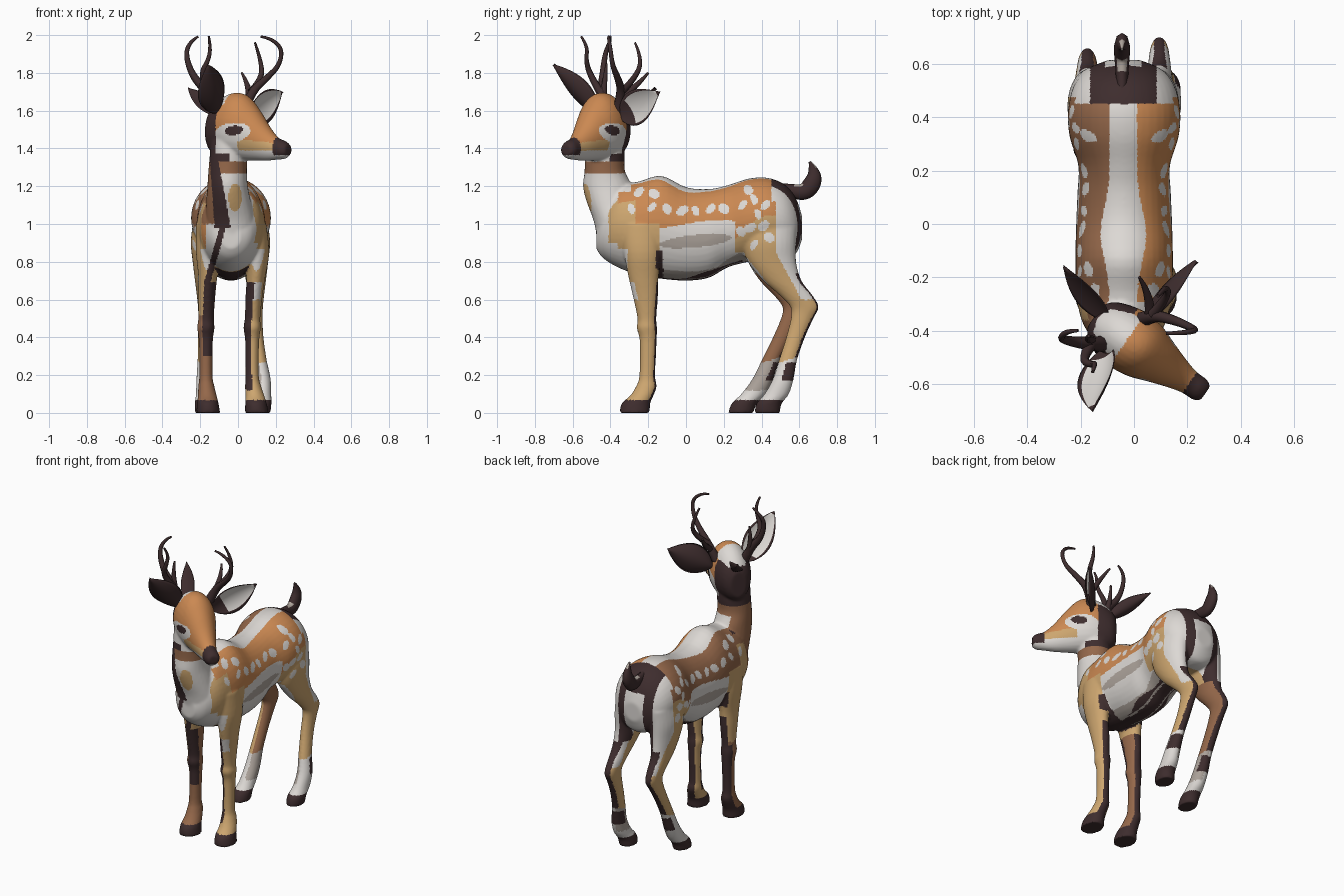
import bpy, bmesh, math
from mathutils import Vector as V

if "Cube" in bpy.data.objects:
    bpy.data.objects.remove(bpy.data.objects["Cube"])

PALETTE = {
    "orange_coat": (.60, .25, .085), "brown_coat": (.30, .138, .069),
    "tan_coat": (.61, .38, .16), "white_fur": (.72, .69, .66),
    "dark_brown": (.048, .026, .027), "taupe_fur": (.42, .37, .33)}
MATS = []
for name, rgb in PALETTE.items():
    m = bpy.data.materials.new(name)
    m.diffuse_color = (*rgb, 1)
    m.use_nodes = True
    m.node_tree.nodes["Principled BSDF"].inputs["Base Color"].default_value = m.diffuse_color
    MATS.append(m)
ORANGE, BROWN, TAN, WHITE, DARK, TAUPE = range(6)

HEAD = V((-.04, -.42, 0))
FWD, LEFT = V((.82, -.575, 0)), V((.575, .82, 0))   # the head looks to one side
X, Y, Z = V((1, 0, 0)), V((0, 1, 0)), V((0, 0, 1))


def add_object(name, mesh):
    ob = bpy.data.objects.new(name, mesh)
    bpy.context.collection.objects.link(ob)
    return ob


def finish(name, source, rule):
    """Bake modifiers or curves to a mesh, then colour the faces by a rule."""
    dg = bpy.context.evaluated_depsgraph_get()
    mesh = bpy.data.meshes.new_from_object(source.evaluated_get(dg))
    bpy.data.objects.remove(source)
    mesh.materials.clear()
    for m in MATS:
        mesh.materials.append(m)
    for v in mesh.vertices:
        v.co.z = max(v.co.z, 0)
    for p in mesh.polygons:
        p.material_index = rule(p.center, p.normal)
        p.use_smooth = True
    return add_object(name, mesh)


def loft(bm, sections, u, v, steps=4, n=28):
    """Skin elliptical sections (x, y, z, half_u, half_v) with smooth interpolation."""
    rows, last = [], len(sections) - 1
    for i in range(last):
        q = [sections[min(max(k, 0), last)] for k in (i - 1, i, i + 1, i + 2)]
        for j in range(steps + (i == last - 1)):
            t = j / steps
            rows.append([.5 * (2*b + (c-a)*t + (2*a-5*b+4*c-d)*t*t + (3*b-a-3*c+d)*t**3)
                         for a, b, c, d in zip(*q)])
    rings = []
    for x, y, z, a, b in rows:
        rings.append([bm.verts.new(V((x, y, z)) + u * (a * math.cos(k * math.tau / n))
                                   + v * (b * math.sin(k * math.tau / n))) for k in range(n)])
    for r, s in zip(rings, rings[1:]):
        for k in range(n):
            bm.faces.new((r[k], r[(k+1) % n], s[(k+1) % n], s[k]))
    bm.faces.new(rings[0][::-1])
    bm.faces.new(rings[-1])


bm = bmesh.new()
# torso: y, top, bottom, half width
torso = [(-.475, .99, .87, .05), (-.44, 1.1, .82, .11), (-.36, 1.2, .77, .16), (-.25, 1.225, .73, .18),
         (-.13, 1.255, .71, .183), (0, 1.195, .70, .18), (.12, 1.185, .715, .175), (.22, 1.205, .77, .172),
         (.33, 1.24, .80, .205), (.43, 1.245, .82, .21), (.52, 1.21, .82, .188), (.58, 1.14, .84, .14),
         (.615, 1.04, .92, .06)]
loft(bm, [(-.037, y, (t+b)/2, w, (t-b)/2) for y, t, b, w in torso], X, Z, n=40)
# neck
loft(bm, [(-.03, -.37, .92, .125, .10), (-.04, -.385, 1.02, .128, .105), (-.05, -.40, 1.12, .118, .127),
          (-.055, -.415, 1.2, .107, .13), (-.055, -.43, 1.28, .102, .107), (-.05, -.43, 1.36, .10, .105),
          (-.045, -.43, 1.45, .10, .10), (-.04, -.43, 1.53, .08, .09)], X, Y)
# head: distance along the muzzle, top, bottom, half width
head = [(-.13, 1.57, 1.40, .05), (-.10, 1.62, 1.37, .085), (-.04, 1.67, 1.345, .11), (.03, 1.695, 1.335, .122),
        (.10, 1.68, 1.335, .113), (.17, 1.61, 1.335, .088), (.24, 1.52, 1.335, .064), (.30, 1.46, 1.34, .048),
        (.35, 1.44, 1.345, .046), (.375, 1.42, 1.365, .033)]
loft(bm, [(*(HEAD + FWD*s + Z*((t+b)/2)), w, (t-b)/2) for s, t, b, w in head], LEFT, Z)
# front legs
front = [(.09, -.24, 1.0, .06, .11), (.10, -.23, .85, .065, .10), (.095, -.225, .72, .05, .08),
         (.085, -.215, .62, .045, .067), (.077, -.207, .5, .041, .05), (.075, -.207, .45, .046, .054),
         (.075, -.20, .38, .037, .045), (.075, -.205, .2, .035, .042), (.08, -.21, .14, .043, .055),
         (.09, -.235, .09, .05, .062), (.095, -.265, .05, .057, .076), (.10, -.272, 0, .063, .08)]
loft(bm, front, X, Y)
loft(bm, [(-.165 + .5*(x-.085), y, z, a, b) for x, y, z, a, b in front], X, Y)
# hind legs, the left one set further forward
hind = [(.07, .44, 1.0, .09, .15), (.085, .44, .9, .085, .143), (.09, .455, .8, .07, .128),
        (.095, .51, .7, .053, .102), (.095, .585, .62, .043, .087), (.095, .628, .56, .037, .075),
        (.095, .615, .5, .035, .06), (.10, .58, .4, .035, .05), (.115, .54, .28, .037, .048),
        (.13, .515, .18, .043, .055), (.13, .48, .1, .046, .065), (.125, .44, .05, .052, .067),
        (.12, .43, 0, .052, .067)]
loft(bm, hind, X, Y)
loft(bm, [(-.08 - min(x, .097), y - .14*max(0, 1-z/.8), z, a, b) for x, y, z, a, b in hind], X, Y)

SPOTS = [(-.29, 1.08), (-.25, 1.17), (-.17, 1.16), (-.18, 1.09), (-.10, 1.08), (-.02, 1.07), (.05, 1.07),
         (.13, 1.08), (.2, 1.08), (.3, 1.1), (.33, 1.18), (.34, .98), (.38, 1.05), (.42, 1.1), (.44, .93),
         (.36, .89), (.29, .96), (.41, .99), (.36, 1.13)]


def head_colour(p, n):
    r = p - HEAD
    s, l, z = r.dot(FWD), r.dot(LEFT), p.z
    if s > .305 and z > 1.365:
        return DARK
    if n.z > .5 and abs(l) < .09 and s < .02:
        return WHITE
    if s < -.015:
        return DARK
    slant = z - .12*(s-.10)
    if abs(l) > .04 and ((s-.10)/.05)**2 + ((slant-1.495)/.025)**2 < 1:
        return DARK
    if abs(l) > .035 and ((s-.08)/.105)**2 + ((slant-1.483)/.053)**2 < 1:
        return WHITE
    if z < 1.37 and s < .06:
        return DARK
    if z < 1.39 or (s < .11 and z < 1.455):
        return WHITE
    return TAN if z < 1.44 - .1*(s-.2) else ORANGE


def thigh_white(y, z):
    """Pale bands along the rear and the front of the thigh."""
    return z > .6 and (y > .475 + max(0, .85-z)*.55 or (z < .82 and y < .34 + (.8-z)*.8))


def leg_colour(p, n):
    right, hindleg, z = p.x > -.03, p.y > .1, p.z
    outer = n.x if right else -n.x
    if z < .068:
        return DARK
    if hindleg:
        if z < .28 + .3*(p.y - (.54 if right else .45)):
            if n.y > (-.1 if right else .3) and .17 < z < .265:
                return DARK
            return TAUPE if outer < -.2 and z > .12 else WHITE
        if n.y > .62:
            return DARK
        if outer < -.1 and not right:
            return BROWN
        return WHITE if thigh_white(p.y, z) else TAN
    if n.y > .72:
        return DARK
    if right:
        if outer < -.1 and n.y < -.1 and z > .12:
            return DARK
        return WHITE if z > .6 and n.y < -.5 else TAN
    if z > .3 and n.y < -.25 and -.5 < n.x:
        return DARK
    if outer > 0 and n.y > .25 and z < .5:
        return DARK
    return TAN if z > .52 and outer > .1 else BROWN


def coat_colour(p, n):
    x, y, z = p
    c = abs(x + .04)
    coat = ORANGE if x > -.04 else BROWN
    if z > 1.33 and y < -.25:
        return head_colour(p, n)
    if z < .69 or (z < .74 and y > .35):
        return leg_colour(p, n)
    # dark line running from the chest down to the left leg
    if n.y < -.15 and y < -.2 and z < .99 and abs(x + .16 - .28*(z-.7)) < .017:
        return DARK
    # neck and chest
    if y < -.36 or (z > 1.17 and y < -.29) or (z > 1.26 and y < -.2):
        stripe = -.135 + .13*(1.4 - z)
        wide = .018 + .06*(1.4 - z)
        if n.y < .2 and z > .98 and abs(x - stripe) < wide:
            return DARK
        if z > 1.27:
            return BROWN
        if x < -.10 and z > 1.0:
            return BROWN
        if x < -.17:
            return ORANGE
        if n.y < -.3 and ((x+.015)/.035)**2 + ((z-1.14)/.075)**2 < 1:
            return TAN
        return TAN if y > -.41 and x > .08 and .9 < z < 1.15 else WHITE
    # rump
    if y > .45 and z > .74:
        if n.z > .32 and z > 1.1 and c < .125:
            return DARK
        if n.y > .2 and .07 < c < .125:
            return DARK
        if z > 1.12 or thigh_white(y, z):
            return WHITE
    # spine and belly
    if n.z > .3 and c < .052 + .033*math.exp(-((y+.04)/.13)**2):
        return WHITE
    if n.z < -.25 and -.05 < y < .3 and c > .05 and z < .712 + .33*max(y, 0):
        return DARK
    if n.z < -.5 and z < .85 and -.3 < y < .32:
        return DARK if y < -.12 or c < .04 else TAUPE if n.z < -.7 else WHITE
    if -.16 < y < -.125 and .76 < z < .86:
        return DARK
    # pale spots on the flanks
    if c > .09:
        for i, (sy, sz) in enumerate(SPOTS):
            dy = y - sy - (.4 if i % 2 else -.2)*(z - sz)
            if (dy/(.019 + .005*(i % 3)))**2 + ((z-sz)/.027)**2 < 1:
                return WHITE
    if y < -.14:
        if z > 1.13 + .2*(y+.25) or (z > 1.0 and y > -.27):
            return coat
        return WHITE if y < -.31 and z < .87 else TAN
    if y > .26:
        if thigh_white(y, z):
            return WHITE
        return coat if z > 1.04 or z > .92 + (y-.26)*.9 else TAN
    if z > 1.0 + .02*math.sin(y*9):
        return coat
    return TAUPE if ((y-.05)/.19)**2 + ((z-.905-.1*y)/.034)**2 < 1 else WHITE


# fuse the lofted volumes into one smooth skin
mesh = bpy.data.meshes.new("body_base")
bmesh.ops.recalc_face_normals(bm, faces=bm.faces)
bm.to_mesh(mesh)
bm.free()
base = add_object("body_base", mesh)
rm = base.modifiers.new("fuse", 'REMESH')
rm.mode, rm.voxel_size = 'VOXEL', .008
sm = base.modifiers.new("soften", 'SMOOTH')
sm.factor, sm.iterations = .5, 6
finish("body", base, coat_colour)


def horn(name, paths, rule=lambda p, n: DARK):
    """Tapered tubes; each path point is (x, y, z, radius)."""
    cu = bpy.data.curves.new(name, 'CURVE')
    cu.dimensions, cu.bevel_depth, cu.bevel_resolution = '3D', 1, 2
    cu.use_fill_caps = True
    for path in paths:
        sp = cu.splines.new('NURBS')
        sp.points.add(len(path) - 1)
        sp.use_endpoint_u, sp.order_u, sp.resolution_u = True, 3, 6
        for pt, (x, y, z, r) in zip(sp.points, path):
            pt.co, pt.radius = (x, y, z, 1), r
    return finish(name, add_object(name + "_path", cu), rule)


# antlers
horn("right_antler", [
    [(-.10, -.45, 1.58, .032), (-.16, -.45, 1.70, .026), (-.24, -.44, 1.78, .019),
     (-.28, -.43, 1.90, .013), (-.25, -.40, 1.97, .010), (-.21, -.40, 1.993, .006)],
    [(-.16, -.45, 1.69, .022), (-.20, -.51, 1.79, .017), (-.155, -.53, 1.87, .012),
     (-.145, -.52, 1.94, .010), (-.155, -.555, 1.993, .006)],
    [(-.15, -.44, 1.66, .02), (-.18, -.43, 1.76, .015), (-.17, -.42, 1.85, .006)]])
horn("left_antler", [
    [(.03, -.36, 1.60, .030), (.07, -.34, 1.70, .024), (.15, -.36, 1.77, .018), (.22, -.39, 1.84, .013),
     (.235, -.40, 1.93, .011), (.17, -.41, 1.985, .009), (.12, -.41, 1.992, .006)],
    [(.07, -.34, 1.70, .02), (.13, -.27, 1.77, .015), (.12, -.23, 1.87, .011), (.09, -.27, 1.96, .006)],
    [(.06, -.34, 1.67, .02), (.06, -.26, 1.73, .016), (.02, -.20, 1.80, .006)]])
# tail, flattened sideways
tail = horn("tail", [[(-.045, .47, 1.19, .03), (-.045, .56, 1.175, .035), (-.045, .63, 1.165, .045),
                      (-.045, .675, 1.22, .048), (-.045, .68, 1.28, .030), (-.045, .655, 1.33, .006)]],
            lambda p, n: TAUPE if n.z > .6 and p.y > .57 else DARK)
for v in tail.data.vertices:
    v.co.x = -.045 + (v.co.x + .045) * .65


def ear(name, base, tip, facing, width, inner, root):
    """Leaf-shaped cup with a pale inside and a dark root, rim and back."""
    base, axis = V(base), V(tip) - V(base)
    side = axis.cross(V(facing)).normalized()
    out = side.cross(axis).normalized()
    me, b, nu, nv = bpy.data.meshes.new(name), bmesh.new(), 16, 12
    for m in MATS:
        me.materials.append(m)
    for layer in (1, -1):
        rows = []
        for i in range(nu + 1):
            u = i / nu
            w = width * (.22*(1-u) + math.sin(math.pi * u**.85)**.9 * .95 if i < nu else 0)
            rows.append([b.verts.new(base + axis*u + side*(w*v) + out*(.45*w*(v*v - .5)
                         + layer*.009*(1-v*v))) for v in (2*j/nv - 1 for j in range(nv + 1))])
        for i in range(nu):
            for j in range(nv):
                q = [rows[i][j], rows[i][j+1], rows[i+1][j+1], rows[i+1][j]]
                f = b.faces.new(q)
                f.normal_update()
                if f.normal.dot(out) * layer < 0:
                    f.normal_flip()
                f.smooth = True
                pale = layer > 0 and root * nu <= i < nu-1 and 0 < j < nv-1
                f.material_index = inner if pale else DARK
    bmesh.ops.remove_doubles(b, verts=b.verts, dist=.0004)
    b.to_mesh(me)
    b.free()
    add_object(name, me)


# ears, and the dark blade behind the crown
ear("left_ear", (.05, -.34, 1.56), (.235, -.14, 1.70), (.65, -.5, -.1), .085, WHITE, .25)
ear("right_ear", (-.11, -.47, 1.59), (-.16, -.70, 1.845), (-.55, .45, .55), .08, WHITE, .1)
ear("crown_blade", (-.10, -.36, 1.57), (-.265, -.16, 1.72), (-.4, -.2, .8), .045, DARK, 0)
